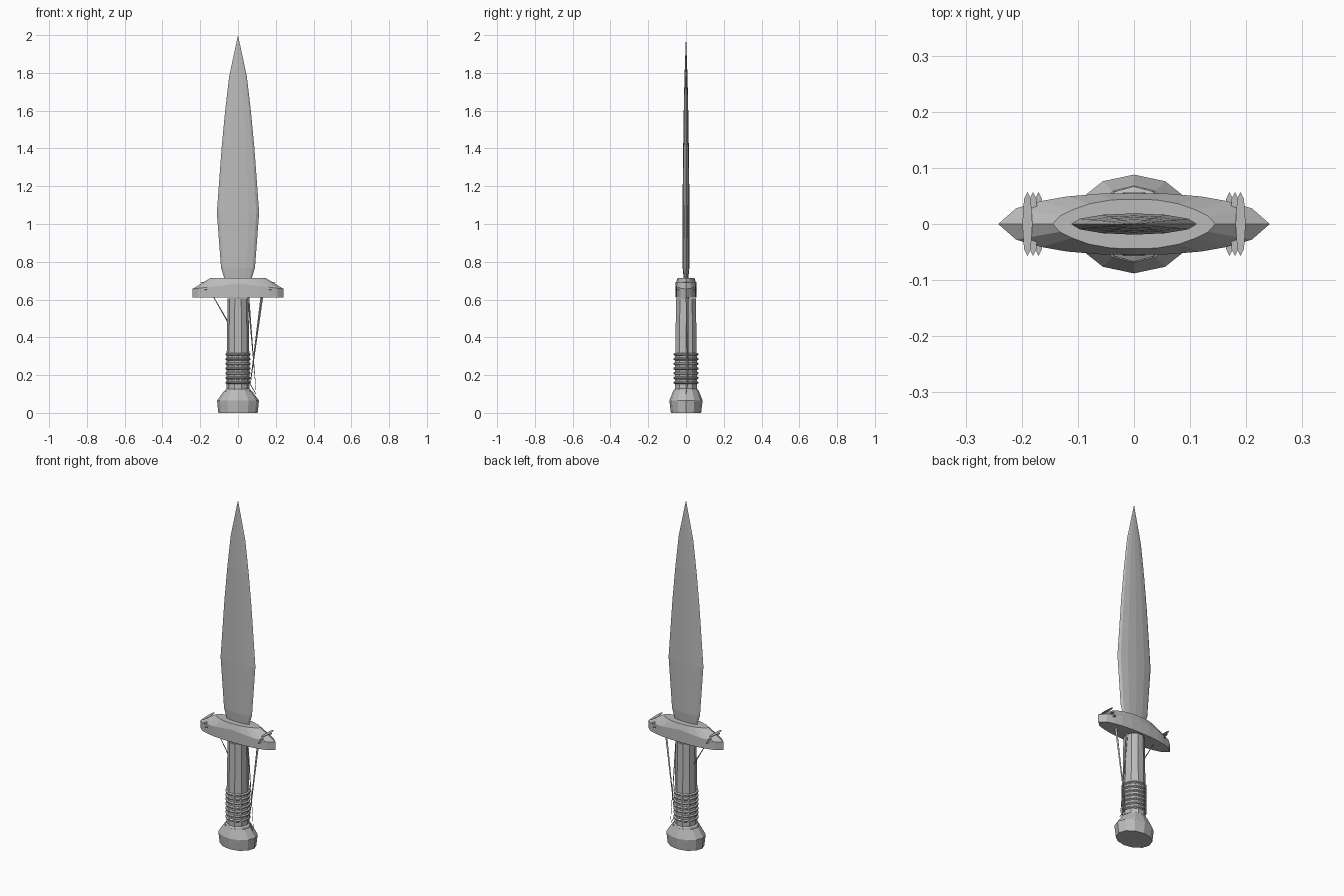
import bpy
import bmesh
from math import sin, cos, pi
from mathutils import Vector

if "Cube" in bpy.data.objects:
    bpy.data.objects.remove(bpy.data.objects["Cube"], do_unlink=True)

steel = bpy.data.materials.new("grey_steel")
steel.use_nodes = True
GREY = (0.5, 0.5, 0.5, 1)
steel.diffuse_color = GREY
steel.node_tree.nodes["Principled BSDF"].inputs["Base Color"].default_value = GREY


def finish(name, bm):
    bmesh.ops.recalc_face_normals(bm, faces=bm.faces)
    mesh = bpy.data.meshes.new(name)
    bm.to_mesh(mesh)
    bm.free()
    mesh.materials.append(steel)
    obj = bpy.data.objects.new(name, mesh)
    bpy.context.collection.objects.link(obj)
    return obj


def loft(name, rings):
    """Skin a stack of equal rings and cap both ends."""
    bm = bmesh.new()
    loops = [[bm.verts.new(p) for p in ring] for ring in rings]
    n = len(loops[0])
    for low, high in zip(loops, loops[1:]):
        for i in range(n):
            j = (i + 1) % n
            bm.faces.new((low[i], low[j], high[j], high[i]))
    bm.faces.new(loops[0][::-1])
    bm.faces.new(loops[-1])
    bmesh.ops.remove_doubles(bm, verts=bm.verts, dist=0.0002)
    return finish(name, bm)


def oval(rx, ry, z, n=12):
    return [(rx * cos(2 * pi * i / n), ry * sin(2 * pi * i / n), z) for i in range(n)]


# Leaf-shaped blade: height, half width, half thickness
blade = [(0.70, 0.07, 0.012), (0.72, 0.075, 0.013), (0.77, 0.09, 0.018),
         (1.06, 0.112, 0.019), (1.4, 0.087, 0.015), (1.6, 0.068, 0.012),
         (1.78, 0.047, 0.008), (2.0, 0.00001, 0.00001)]
loft("blade", [oval(w, t, z) for z, w, t in blade])


# Pointed crossguard with a sloped upper edge
def mirrored(quarter):
    """Complete a quarter outline running from the +x tip to the centre."""
    half = quarter + [(-x, y) for x, y in quarter[-2::-1]]
    return half + [(x, -y) for x, y in half[-2:0:-1]]


outline = mirrored([(0.242, 0), (0.21, 0.028), (0.165, 0.041),
                    (0.12, 0.049), (0.06, 0.054), (0, 0.055)])
top = mirrored([(0.145, 0), (0.132, 0.014), (0.11, 0.025),
                (0.08, 0.036), (0.04, 0.043), (0, 0.044)])
loft("crossguard", [
    [(x, y, 0.612) for x, y in outline],
    [(x, y, 0.685 - 0.12 * abs(x)) for x, y in outline],
    [(x, y, 0.715) for x, y in top]])

# Flat claws lying across each end of the guard
for side, label in ((1, "left"), (-1, "right")):
    for k in range(3):
        x, z = side * (0.19 - 0.01 * k), 0.692 - 0.02 * k
        shape = [(0, -0.057), (0.006, -0.045), (0.009, 0), (0.006, 0.045),
                 (0, 0.057), (-0.006, 0.045), (-0.009, 0), (-0.006, -0.045)]
        loft(f"{label}_guard_claw_{k + 1}",
             [[(x + a, b, z + h) for a, b in shape] for h in (-0.001, 0.001)])

# Grip, collar and pommel
loft("grip", [oval(r, r, z, 10) for z, r in ((0.1, 0.06), (0.3, 0.06), (0.605, 0.055))])
loft("grip_collar", [oval(r, r * 0.95, z) for z, r in
                     ((0.11, 0.072), (0.122, 0.068), (0.128, 0.06))])
loft("pommel", [oval(a, b, z) for z, a, b in
                ((0, 0.104, 0.08), (0.065, 0.111, 0.088), (0.115, 0.075, 0.068))])

# Ridged rings round the lower grip
for k in range(7):
    z = 0.16 + 0.025 * k
    loft(f"grip_ring_{k + 1}", [oval(r, r, z + h) for h, r in
                                ((-0.008, 0.058), (-0.003, 0.067),
                                 (0.003, 0.067), (0.008, 0.058))])


# Thin tapered cords from the guard to the grip
def cord(name, start, end, r0, r1):
    a, b = Vector(start), Vector(end)
    turn = (b - a).to_track_quat('Z', 'Y')
    rings = [[p + turn @ Vector(v) for v in oval(r, r, 0, 4)]
             for p, r in ((a, r0), (b, r1))]
    loft(name, rings)


cord("right_cord", (-0.13, 0, 0.615), (-0.03, 0.005, 0.44), 0.002, 0.004)
cord("left_outer_cord", (0.126, 0.005, 0.615), (0.066, 0.01, 0.16), 0.007, 0.002)
cord("left_inner_cord", (0.055, 0.01, 0.61), (0.095, 0.005, 0.12), 0.005, 0.001)
cord("left_lower_cord", (0.06, 0.01, 0.16), (0.095, 0, 0.1), 0.002, 0.002)
